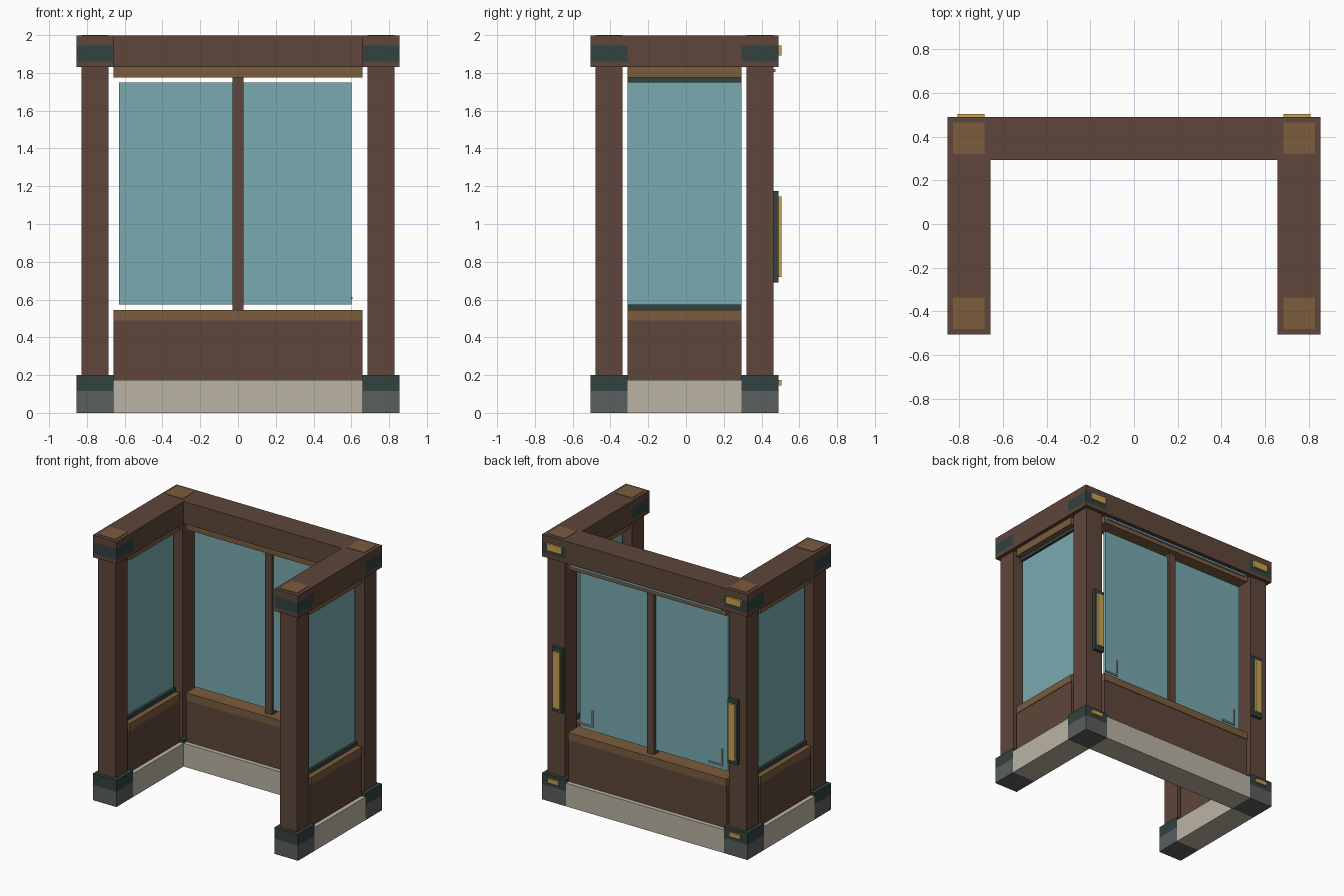
import bpy, bmesh

if "Cube" in bpy.data.objects:
    bpy.data.objects.remove(bpy.data.objects["Cube"])


def material(name, hexa):
    m = bpy.data.materials.new(name)
    c = [int(hexa[i:i + 2], 16) / 255 for i in (0, 2, 4)]
    lin = [v / 12.92 if v <= 0.04045 else ((v + 0.055) / 1.055) ** 2.4 for v in c]
    m.diffuse_color = (*lin, 1)
    m.use_nodes = True
    m.node_tree.nodes["Principled BSDF"].inputs["Base Color"].default_value = m.diffuse_color
    return m


WOOD = material("dark_wood", "5E463A")
TRIM = material("golden_wood", "7B5D3D")
TEAL = material("dark_teal_metal", "334240")
GREY = material("dark_grey_foot", "5B5E5E")
CREAM = material("cream_stone", "BAB4A4")
GLASS = material("teal_glass", "78AAB0")
GOLD = material("brass", "C8A254")
STEEL = material("pale_steel", "9A9C96")


def stack(name, x, y, zs, mats):
    """Upright box cut at the heights zs, one material per band."""
    bm = bmesh.new()
    rings = [[bm.verts.new((px, py, z)) for px, py in
              ((x[0], y[0]), (x[1], y[0]), (x[1], y[1]), (x[0], y[1]))] for z in zs]
    slots = list(dict.fromkeys(mats))
    for a, b, m in zip(rings, rings[1:], mats):
        for i in range(4):
            j = (i + 1) % 4
            bm.faces.new((a[i], a[j], b[j], b[i])).material_index = slots.index(m)
    bm.faces.new(rings[0][::-1]).material_index = slots.index(mats[0])
    bm.faces.new(rings[-1]).material_index = slots.index(mats[-1])
    bmesh.ops.recalc_face_normals(bm, faces=bm.faces)
    me = bpy.data.meshes.new(name)
    bm.to_mesh(me)
    bm.free()
    for m in slots:
        me.materials.append(m)
    ob = bpy.data.objects.new(name, me)
    bpy.context.collection.objects.link(ob)
    return ob


def box(name, x, y, z, mat):
    return stack(name, sorted(x), sorted(y), z, [mat])


def around(c, h):
    return (c - h, c + h)


PX, FY, BY = 0.757, -0.408, 0.392      # post centres
CAP, POST = 0.0985, 0.072              # half widths
TOP = 1.997

# corner posts with feet, banded heads and top inlays
for s, side in ((-1, "left"), (1, "right")):
    for cy, end in ((FY, "front"), (BY, "back")):
        n = f"{side}_{end}"
        x, y = around(s * PX, CAP), around(cy, CAP)
        stack(n + "_foot", x, y, (0, 0.115, 0.2), (GREY, TEAL))
        stack(n + "_head", x, y, (1.83, 1.86, 1.945, TOP), (WOOD, TEAL, WOOD))
        box(n + "_post", around(s * PX, POST), around(cy, POST), (0.2, 1.83), WOOD)
        box(n + "_top_inlay", around(s * PX, POST), around(cy, POST), (TOP, 2.0), TRIM)

# wall runs: base, wall, sill, header and beam between the corners
YS = (FY + CAP, BY - CAP)
XS = (-PX + CAP, PX - CAP)
LAYERS = (("base", CAP, 0, 0.175, CREAM), ("wall", 0.066, 0.175, 0.49, WOOD),
          ("sill", 0.07, 0.49, 0.545, TRIM), ("header", 0.07, 1.775, 1.83, TRIM),
          ("beam", CAP, 1.83, TOP, WOOD))
for part, h, z0, z1, mat in LAYERS:
    box("back_" + part, XS, around(BY, h), (z0, z1), mat)
    for s, side in ((-1, "left"), (1, "right")):
        box(f"{side}_{part}", around(s * PX, h), YS, (z0, z1), mat)

# side windows with dark rails
for s, side in ((-1, "left"), (1, "right")):
    x = around(s * PX, 0.03)
    box(side + "_lower_rail", x, YS, (0.545, 0.575), TEAL)
    box(side + "_upper_rail", x, YS, (1.75, 1.775), TEAL)
    box(side + "_glass", around(s * PX, 0.012), YS, (0.575, 1.75), GLASS)

# back windows, mullion and thin strip under the beam
box("back_glass_left", (-0.63, -0.03), around(BY, 0.01), (0.575, 1.75), GLASS)
box("back_glass_right", (0.03, 0.6), around(BY, 0.01), (0.575, 1.75), GLASS)
box("back_mullion", (-0.03, 0.03), around(BY, 0.03), (0.545, 1.775), WOOD)
box("back_light_strip", (-0.63, 0.63), (0.46, 0.475), (1.805, 1.82), GLASS)

# small angle brackets on the back glass
for x0, side in ((-0.59, "left"), (0.49, "right")):
    y = (BY + 0.01, BY + 0.018)
    box(side + "_bracket_foot", (x0, x0 + 0.117), y, (0.602, 0.614), STEEL)
    box(side + "_bracket_upright", (x0, x0 + 0.01), y, (0.614, 0.73), STEEL)

# brass plates and long sign plates on the back
for s, side in ((-1, "left"), (1, "right")):
    back = BY + CAP
    box(side + "_head_plate", around(s * 0.747, 0.0625), (back, 0.505), (1.893, 1.945), GOLD)
    box(side + "_foot_plate", around(s * PX, 0.045), (back, 0.505), (0.145, 0.175), GOLD)
    box(side + "_long_plate_backing", around(s * 0.73, 0.041),
        (BY + POST, 0.49), (0.69, 1.175), TEAL)
    box(side + "_long_plate", around(s * 0.73, 0.028), (0.49, 0.505), (0.72, 1.145), GOLD)
